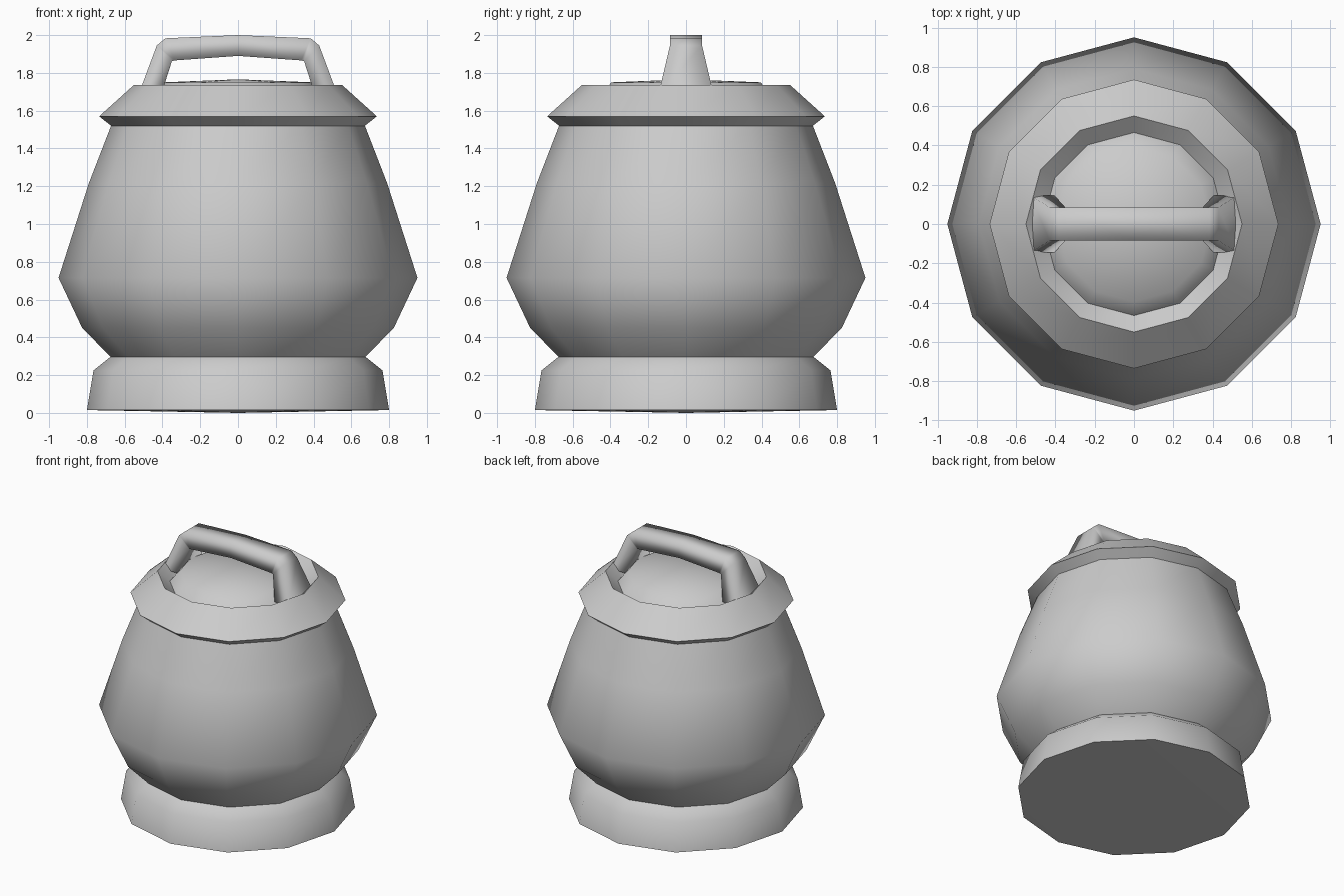
import bpy, bmesh, math

if "Cube" in bpy.data.objects:
    bpy.data.objects.remove(bpy.data.objects["Cube"])

SIDES = 12


def finish(name, bm, angle):
    bmesh.ops.remove_doubles(bm, verts=bm.verts, dist=1e-5)
    bmesh.ops.recalc_face_normals(bm, faces=bm.faces)
    mesh = bpy.data.meshes.new(name)
    bm.to_mesh(mesh)
    bm.free()
    ob = bpy.data.objects.new(name, mesh)
    bpy.context.collection.objects.link(ob)
    bpy.ops.object.select_all(action='DESELECT')
    ob.select_set(True)
    bpy.context.view_layer.objects.active = ob
    bpy.ops.object.shade_smooth_by_angle(angle=math.radians(angle))
    return ob


def lathe(name, profile, flip=False, angle=60):
    """Revolve (radius, z) points around z."""
    bm = bmesh.new()
    verts = [bm.verts.new((r, 0, z)) for r, z in profile]
    edges = [bm.edges.new(p) for p in zip(verts, verts[1:])]
    bmesh.ops.spin(bm, geom=verts + edges, cent=(0, 0, 0), axis=(0, 0, 1),
                   angle=math.tau, steps=SIDES)
    ob = finish(name, bm, angle)
    # Open surfaces: make sure normals face outward
    if flip:
        ob.data.flip_normals()
    up = max(ob.data.polygons, key=lambda p: p.area)
    if up.normal.dot(up.center) < 0:
        ob.data.flip_normals()
    return ob


# Foot ring with slightly domed underside
lathe("base", [(0, 0.0), (0.80, 0.015), (0.765, 0.225), (0.675, 0.297)])

# Pot belly
lathe("body", [(0.675, 0.297), (0.825, 0.45), (0.95, 0.715),
               (0.79, 1.215), (0.672, 1.52)])

# Flared rim with inward sloping lip
lathe("rim", [(0.672, 1.52), (0.735, 1.57), (0.55, 1.737), (0.46, 1.66)])

# Low domed lid
lathe("lid", [(0.47, 1.66), (0.395, 1.75), (0, 1.766)])

# Carrying handle: (outer x, z), (inner x, z), half width, from foot to middle
half = [((0.525, 1.69), (0.405, 1.69), 0.145),
        ((0.43, 1.945), (0.35, 1.862), 0.085),
        ((0.385, 1.983), (0.335, 1.866), 0.085),
        ((0.0, 2.0), (0.0, 1.89), 0.085)]
mirrored = [((-o[0], o[1]), (-i[0], i[1]), w) for o, i, w in half[-2::-1]]
bm = bmesh.new()
rings = []
for (ox, oz), (ix, iz), w in half + mirrored:
    rings.append([bm.verts.new(p) for p in
                  ((ox, -w, oz), (ox, w, oz), (ix, w, iz), (ix, -w, iz))])
for a, b in zip(rings, rings[1:]):
    for k in range(4):
        n = (k + 1) % 4
        bm.faces.new((a[k], a[n], b[n], b[k]))
bm.faces.new(rings[0])
bm.faces.new(rings[-1])
finish("handle", bm, 100)
